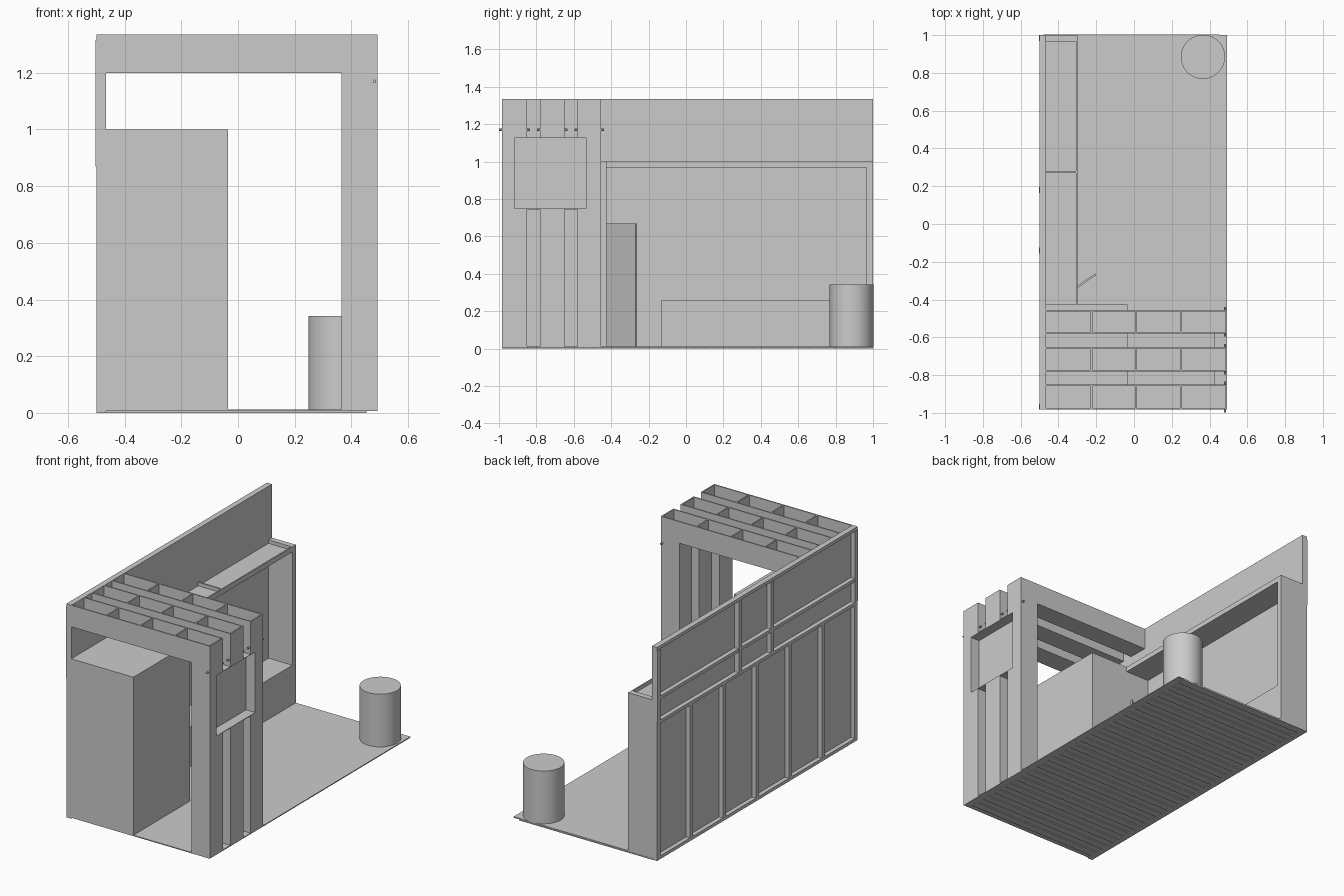
import bpy, bmesh, math
from mathutils import Matrix

if "Cube" in bpy.data.objects:
    bpy.data.objects.remove(bpy.data.objects["Cube"])


def prism(name, pts, y0, y1):
    """Extrude an x-z outline from y0 to y1."""
    bm = bmesh.new()
    f = bm.faces.new([bm.verts.new((x, y0, z)) for x, z in pts])
    r = bmesh.ops.extrude_face_region(bm, geom=[f])
    bmesh.ops.translate(bm, vec=(0, y1 - y0, 0),
                        verts=[v for v in r["geom"] if isinstance(v, bmesh.types.BMVert)])
    bmesh.ops.recalc_face_normals(bm, faces=bm.faces)
    me = bpy.data.meshes.new(name)
    bm.to_mesh(me)
    bm.free()
    ob = bpy.data.objects.new(name, me)
    bpy.context.collection.objects.link(ob)
    return ob


def box(name, x0, x1, y0, y1, z0, z1):
    return prism(name, [(x0, z0), (x1, z0), (x1, z1), (x0, z1)], y0, y1)


def cylinder(name, r, depth, loc, rot=(0, 0, 0), sides=48):
    bpy.ops.mesh.primitive_cylinder_add(vertices=sides, radius=r, depth=depth,
                                        location=loc, rotation=rot)
    ob = bpy.context.object
    ob.name = name
    bpy.ops.object.shade_smooth_by_angle()
    return ob


TOP, FLOOR = 1.335, 0.012
L, WALL, R = -0.5, -0.465, 0.493     # outer left, wall inner face, outer right
F, B = -0.983, 1.0                   # front and back

# floor deck and the strips beneath it
box("floor_deck", L, R, F, B, 0.006, FLOOR)
for i in range(20):
    y = F + 0.035 + i * 0.1
    box("floor_strip", L + 0.02, R - 0.04, y, y + 0.05, 0, 0.007)

# side wall: thin inner panel on a stud frame
box("wall_panel", WALL - 0.008, WALL, F, B, 0, TOP)
for z in (0, 0.85, 1.0, TOP - 0.02):
    box("wall_rail", L, WALL - 0.008, F, B, z, z + 0.02)
for i in range(7):
    y = F + i * (B - F - 0.03) / 6
    box("lower_stud", L, WALL - 0.008, y, y + 0.03, 0.02, 0.85)
for y in (F, -0.155, 0.165, B - 0.03):
    box("upper_stud", L - 0.002, WALL - 0.008, y, y + 0.03, 0.87, TOP - 0.02)

# front storage block
box("storage_block", WALL, -0.035, F, -0.425, 0.006, 1.0)

# cabinet along the wall
box("cabinet_end", L, -0.3, 0.965, B, 0, 1.0)
box("cabinet_top", WALL, -0.3, -0.425, 0.965, 0.968, 0.978)
box("cabinet_front_rail", -0.308, -0.3, -0.425, 0.965, 0.968, 1.0)
box("cabinet_top_divider", WALL, -0.308, 0.27, 0.28, 0.978, 1.0)
box("bench", WALL, -0.3, -0.13, 0.965, FLOOR, 0.26)

# open door, set at an angle
door = box("door", 0, 0.28, 0, 0.01, FLOOR, 0.67)
door.matrix_world = Matrix.Translation((-0.43, -0.43, 0)) @ Matrix.Rotation(math.atan2(0.16, 0.23), 4, "Z")

# display niche cutter
cutter = box("niche_cutter", 0.43, 0.6, -0.92, -0.53, 0.745, 1.13)
cutter.hide_render = True
cutter.hide_set(True)


def carve(ob):
    m = ob.modifiers.new("niche", "BOOLEAN")
    m.operation, m.solver, m.object = "DIFFERENCE", "EXACT", cutter


# three hollow arches, open at the top
T = 0.008
ARCH = [(WALL, 1.2), (0.365, 1.2), (0.365, FLOOR), (R, FLOOR), (R, TOP), (WALL, TOP)]
for y0, y1 in ((F, -0.85), (-0.78, -0.65), (-0.58, -0.455)):
    a, b = y0 + T, y1 - T
    carve(prism("arch_front_plate", ARCH, y0, a))
    carve(prism("arch_back_plate", ARCH, b, y1))
    carve(box("post_outer_skin", R - T, R, a, b, FLOOR, TOP))
    box("post_inner_skin", 0.365, 0.365 + T, a, b, FLOOR, 1.2)
    box("beam_floor", WALL, R - T, a, b, 1.2, 1.2 + T)
    for x in (-0.225, 0.01, 0.248):
        box("beam_divider", x - T / 2, x + T / 2, a, b, 1.2 + T, TOP)
    # small pegs on both faces of the arch
    for y in (y0 - 0.007, y1 + 0.007):
        cylinder("peg", 0.006, 0.018, (0.482, y, 1.17), (math.pi / 2, 0, 0), 12)

# niche lining
t = 0.004
box("niche_back", 0.43 - t, 0.43, -0.92, -0.53, 0.745, 1.13)
for z in (0.745, 1.13 - t):
    box("niche_shelf", 0.43, R, -0.92, -0.53, z, z + t)
for y in (-0.92, -0.53 - t):
    box("niche_side", 0.43, R, y, y + t, 0.745 + t, 1.13 - t)

# round stool
cylinder("stool", 0.117, 0.33, (0.365, 0.885, FLOOR + 0.165))
